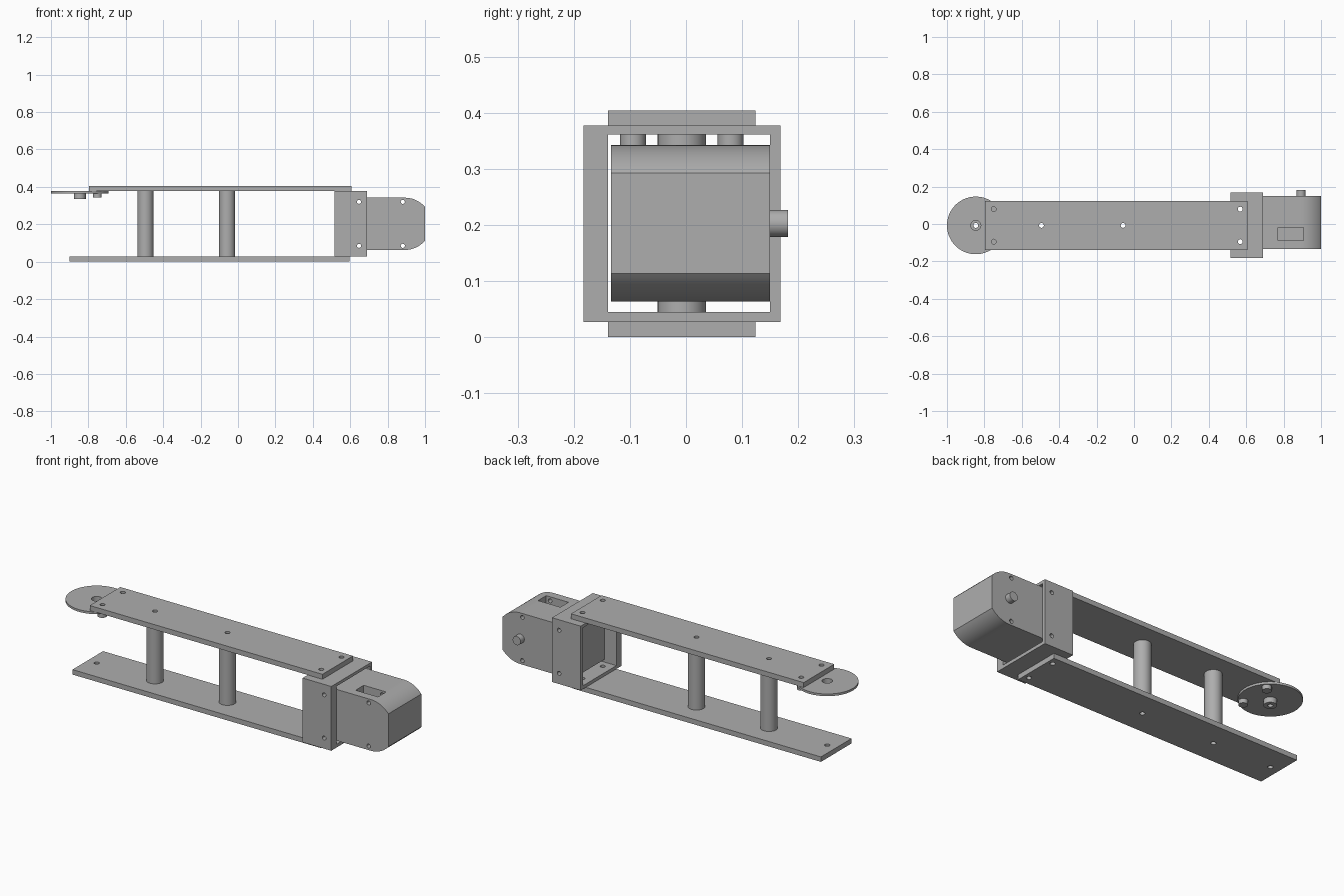
import bpy
import bmesh
import math
from mathutils import Matrix, Vector

if "Cube" in bpy.data.objects:
    bpy.data.objects.remove(bpy.data.objects["Cube"], do_unlink=True)

grey = bpy.data.materials.new("plain grey")
grey.use_nodes = True
grey.diffuse_color = (0.42, 0.42, 0.42, 1)
grey.node_tree.nodes["Principled BSDF"].inputs["Base Color"].default_value = grey.diffuse_color

MID = -0.0075          # centre line of the plates in y
BOLT = 0.087           # bolt offset from the centre line
POSTS = (-0.495, -0.058)
PIVOT_X, SHAFT_X, AXIS_Z = -0.846, 0.893, 0.2025
PLATE, PLATE_TOP, TOP = 0.027, 0.377, 0.404


def finish(name, bm):
    mesh = bpy.data.meshes.new(name)
    bmesh.ops.recalc_face_normals(bm, faces=bm.faces)
    bm.to_mesh(mesh)
    bm.free()
    mesh.materials.append(grey)
    obj = bpy.data.objects.new(name, mesh)
    bpy.context.collection.objects.link(obj)
    return obj


def box(name, x, y, z):
    bm = bmesh.new()
    bmesh.ops.create_cube(bm, size=1)
    for v in bm.verts:
        v.co = [lo + (c + 0.5) * (hi - lo) for c, (lo, hi) in zip(v.co, (x, y, z))]
    return finish(name, bm)


def rod(name, start, end, radius, sides=40):
    a, b = Vector(start), Vector(end)
    turn = (b - a).to_track_quat("Z", "Y").to_matrix().to_4x4()
    bm = bmesh.new()
    bmesh.ops.create_cone(bm, cap_ends=True, segments=sides, radius1=radius, radius2=radius,
                          depth=(b - a).length, matrix=Matrix.Translation((a + b) / 2) @ turn)
    return finish(name, bm)


def post(name, x, y, z, radius, sides=40):
    return rod(name, (x, y, z[0]), (x, y, z[1]), radius, sides)


def cut(obj, cutters):
    for cutter in cutters:
        mod = obj.modifiers.new("cut", "BOOLEAN")
        mod.operation, mod.solver, mod.object = "DIFFERENCE", "EXACT", cutter
        bpy.context.view_layer.objects.active = obj
        bpy.ops.object.modifier_apply(modifier=mod.name)
        bpy.data.objects.remove(cutter, do_unlink=True)


def drill(obj, points, radius=0.013):
    cut(obj, [post("drill", x, y, (-0.1, 0.5), radius, 20) for x, y in points])


def cross_drill(obj, points, radius=0.011):
    cut(obj, [rod("drill", (x, -0.3, z), (x, 0.3, z), radius, 20) for x, z in points])


def pair(x):
    return [(x, MID - BOLT), (x, MID + BOLT)]


# Long plates
width = (MID - 0.1315, MID + 0.1315)
centre_holes = [(x, MID) for x in POSTS]
top_plate = box("top_plate", (-0.796, 0.606), width, (PLATE_TOP, TOP))
drill(top_plate, centre_holes + pair(-0.75) + pair(0.568))
bottom_plate = box("bottom_plate", (-0.9, 0.597), width, (0, PLATE))
drill(bottom_plate, centre_holes + [(PIVOT_X, MID)] + pair(0.568))

# Hollow posts between the plates
parts = [top_plate, bottom_plate]
for label, x in zip(("outer", "inner"), POSTS):
    spacer = post(label + "_post", x, MID, (PLATE, PLATE_TOP), 0.043)
    drill(spacer, [(x, MID)])
    parts.append(spacer)

# Pivot disc with a flanged hub and two studs
disc = post("pivot_disc", PIVOT_X, MID, (0.365, PLATE_TOP), 0.154, 96)
drill(disc, [(PIVOT_X, MID)], 0.027)
hub = post("pivot_hub", PIVOT_X, MID, (0.336, 0.365), 0.032)
drill(hub, [(PIVOT_X, MID)])
cut(hub, [post("counterbore", PIVOT_X, MID, (0.348, 0.4), 0.027)])
parts += [disc, hub]
for label, (x, y) in zip(("front", "back"), pair(-0.752)):
    parts.append(post(label + "_stud", x, y, (0.342, 0.365), 0.023))

# Square frame, open along x
frame = box("motor_frame", (0.517, 0.69), (-0.183, 0.168), (PLATE, PLATE_TOP))
cut(frame, [box("opening", (0.4, 0.8), (-0.139, 0.15), (0.045, 0.361))])
drill(frame, pair(0.568))
cross_drill(frame, [(0.647, 0.085), (0.647, 0.32)])
parts.append(frame)

# Motor body: side profile with a round nose cut flat at the end
radius, nose = 0.1395, 1.0 - SHAFT_X
limit = math.acos(nose / radius)
steps = 16
arc = [limit + (math.pi / 2 - limit) * i / steps for i in range(steps + 1)]
profile = [(SHAFT_X + radius * math.cos(a), radius * math.sin(a)) for a in arc]
profile.append((0.584, radius))
profile += [(x, -z) for x, z in reversed(profile)]
bm = bmesh.new()
side = bm.faces.new([bm.verts.new((x, -0.134, AXIS_Z + z)) for x, z in profile])
ext = bmesh.ops.extrude_face_region(bm, geom=[side])
for v in ext["geom"]:
    if isinstance(v, bmesh.types.BMVert):
        v.co.y = 0.15
motor = finish("motor_body", bm)
cut(motor, [box("pocket", (0.77, 0.905), (-0.088, -0.018), (0.295, 0.5))])
cross_drill(motor, [(x, z) for x in (0.647, 0.881) for z in (0.085, 0.32)])
parts.append(motor)

# Output shaft
parts.append(rod("motor_shaft", (SHAFT_X, 0.15, AXIS_Z), (SHAFT_X, 0.182, AXIS_Z), 0.024))

# Smooth the round walls, keep edges sharp
bpy.ops.object.select_all(action="DESELECT")
for obj in parts:
    obj.select_set(True)
bpy.context.view_layer.objects.active = parts[0]
bpy.ops.object.shade_smooth_by_angle(angle=math.radians(30))
